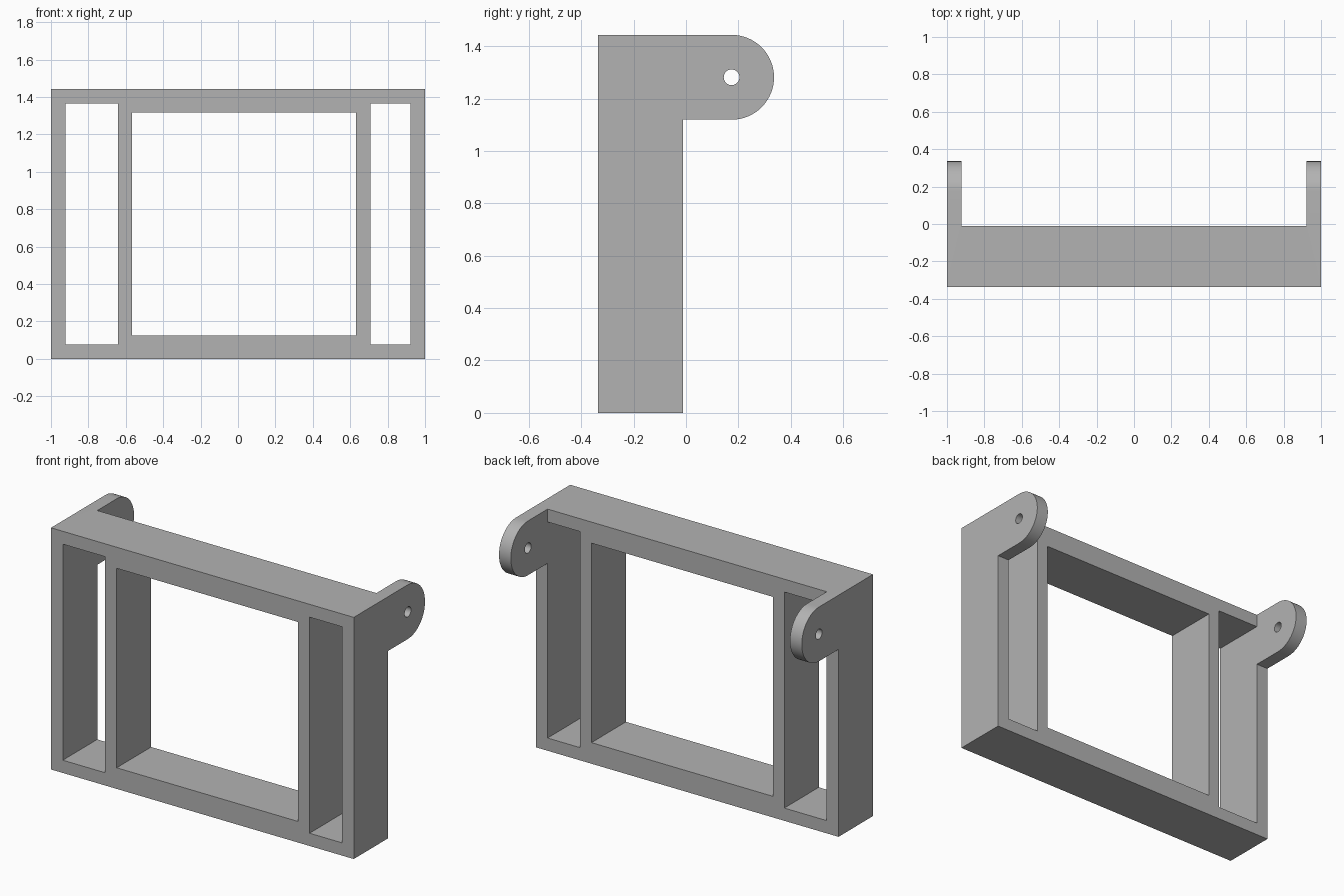
import bpy, bmesh, math

cube = bpy.data.objects.get("Cube")
if cube:
    bpy.data.objects.remove(cube, do_unlink=True)

FRONT, BACK, TOP = -0.336, -0.011, 1.443
EAR_Y, EAR_R = 0.174, 0.162
EAR_Z = TOP - EAR_R
INNER = 0.922

grey = bpy.data.materials.new("plain grey")
grey.use_nodes = True
grey.diffuse_color = (0.45, 0.45, 0.45, 1)
grey.node_tree.nodes["Principled BSDF"].inputs["Base Color"].default_value = grey.diffuse_color


def prism(name, outline, x0, x1):
    """Extrude a (y, z) outline along x."""
    bm = bmesh.new()
    face = bm.faces.new([bm.verts.new((x0, y, z)) for y, z in outline])
    new = bmesh.ops.extrude_face_region(bm, geom=[face])["geom"]
    moved = [v for v in new if isinstance(v, bmesh.types.BMVert)]
    bmesh.ops.translate(bm, verts=moved, vec=(x1 - x0, 0, 0))
    bmesh.ops.recalc_face_normals(bm, faces=bm.faces)
    mesh = bpy.data.meshes.new(name)
    bm.to_mesh(mesh)
    bm.free()
    mesh.materials.append(grey)
    obj = bpy.data.objects.new(name, mesh)
    bpy.context.collection.objects.link(obj)
    return obj


def box(name, x0, x1, y0, y1, z0, z1):
    return prism(name, [(y0, z0), (y1, z0), (y1, z1), (y0, z1)], x0, x1)


def arc(radius, start, end, steps):
    angles = [start + (end - start) * i / steps for i in range(steps + 1)]
    return [(EAR_Y + radius * math.cos(a), EAR_Z + radius * math.sin(a)) for a in angles]


# Side profile with the rounded ear, extruded over the full width
profile = [(FRONT, 0), (BACK, 0), (BACK, EAR_Z - EAR_R)]
profile += arc(EAR_R, -math.pi / 2, math.pi / 2, 32) + [(FRONT, TOP)]
frame = prism("bracket_frame", profile, -1, 1)

# Space between the ears, three openings and the pivot hole
cutters = [
    box("ear_gap_cutter", -INNER, INNER, BACK, 0.6, 1, 1.6),
    box("right_slot_cutter", -INNER, -0.642, -0.5, 0.1, 0.076, 1.366),
    box("middle_opening_cutter", -0.566, 0.632, -0.5, 0.1, 0.126, 1.317),
    box("left_slot_cutter", 0.708, INNER, -0.5, 0.1, 0.076, 1.366),
    prism("pivot_hole_cutter", arc(0.03, 0, math.tau * 31 / 32, 31), -1.1, 1.1),
]
bpy.context.view_layer.objects.active = frame
frame.select_set(True)
for cutter in cutters:
    mod = frame.modifiers.new(cutter.name, 'BOOLEAN')
    mod.operation = 'DIFFERENCE'
    mod.solver = 'EXACT'
    mod.object = cutter
    bpy.ops.object.modifier_apply(modifier=mod.name)
    bpy.data.objects.remove(cutter, do_unlink=True)

bpy.ops.object.shade_smooth_by_angle(angle=math.radians(30))
